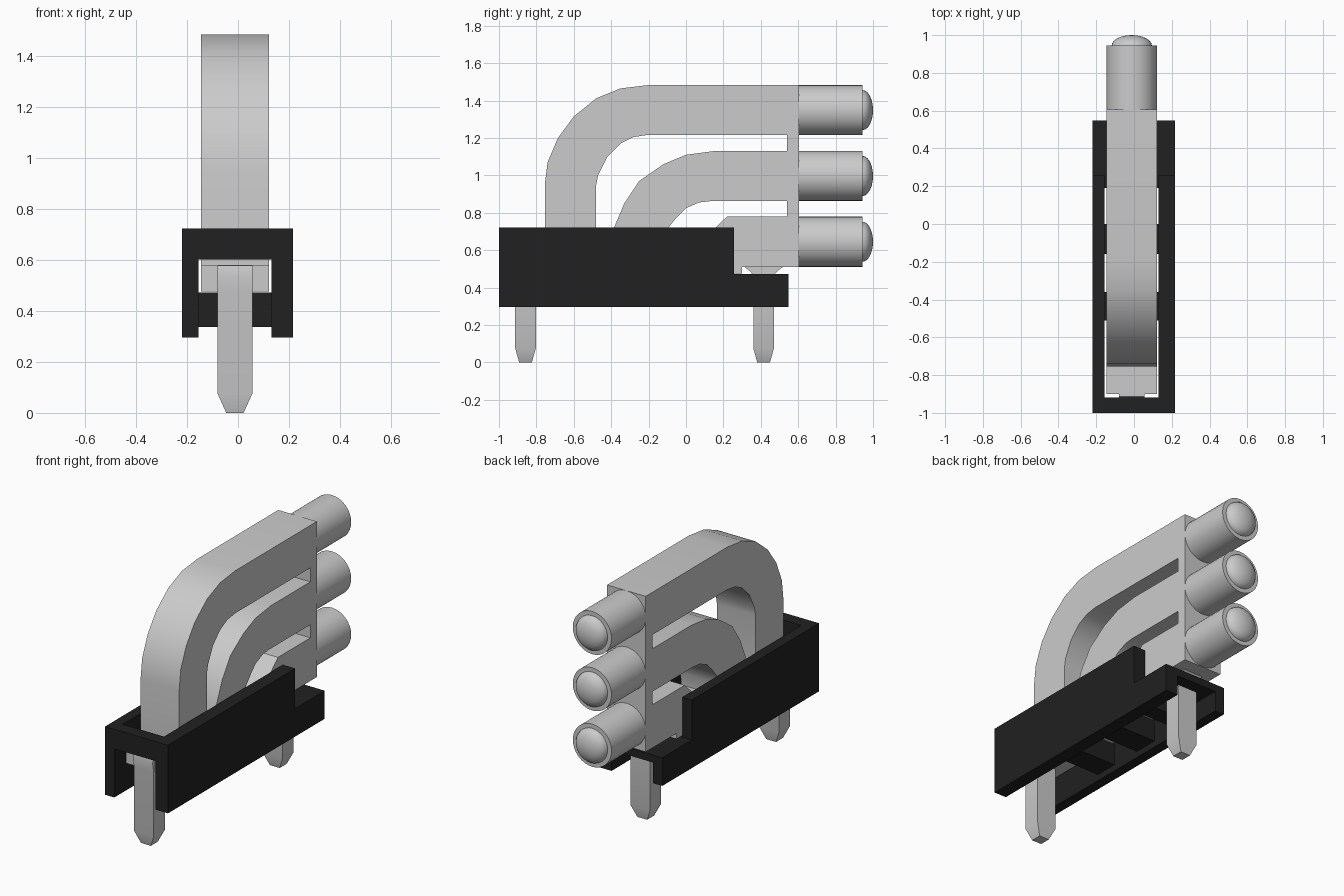
import bpy, bmesh, math
from mathutils import Matrix, Vector

if "Cube" in bpy.data.objects:
    bpy.data.objects.remove(bpy.data.objects["Cube"])


def material(name, v):
    m = bpy.data.materials.new(name)
    m.diffuse_color = (v, v, v, 1)
    m.use_nodes = True
    m.node_tree.nodes["Principled BSDF"].inputs["Base Color"].default_value = m.diffuse_color
    return m


GREY = material("pale grey", 0.6)
BLACK = material("black", 0.015)
CX = -0.012          # centre line of the light pipe and pins
PIPE_X = (-0.145, 0.122)


def finish(bm, name, mat):
    bmesh.ops.recalc_face_normals(bm, faces=bm.faces)
    me = bpy.data.meshes.new(name)
    bm.to_mesh(me)
    bm.free()
    me.materials.append(mat)
    ob = bpy.data.objects.new(name, me)
    bpy.context.collection.objects.link(ob)
    bpy.ops.object.select_all(action='DESELECT')
    ob.select_set(True)
    bpy.context.view_layer.objects.active = ob
    bpy.ops.object.shade_smooth_by_angle(angle=math.radians(28))
    return ob


def prism(name, loops, x0, x1, mat):
    """Extrude (y, z) outlines along x; loops after the first are holes."""
    bm = bmesh.new()
    edges = []
    for loop in loops:
        vs = [bm.verts.new((x0, y, z)) for y, z in loop]
        edges += [bm.edges.new((vs[i - 1], vs[i])) for i in range(len(vs))]
    bmesh.ops.triangle_fill(bm, use_beauty=True, edges=edges)
    ext = bmesh.ops.extrude_face_region(bm, geom=bm.faces[:])
    moved = [v for v in ext['geom'] if isinstance(v, bmesh.types.BMVert)]
    bmesh.ops.translate(bm, vec=(x1 - x0, 0, 0), verts=moved)
    return finish(bm, name, mat)


def box(name, x0, x1, y0, y1, z0, z1, mat):
    return prism(name, [[(y0, z0), (y1, z0), (y1, z1), (y0, z1)]], x0, x1, mat)


# light pipe: three bent arms joined by a rear web and a base bar
outline = [(-0.9, 0.475), (0.3, 0.475), (0.3, 0.51), (0.605, 0.51), (0.605, 1.483),
           (-0.2, 1.483), (-0.35, 1.465), (-0.48, 1.412), (-0.6, 1.315),
           (-0.685, 1.2), (-0.74, 1.07), (-0.755, 0.95), (-0.755, 0.58), (-0.9, 0.58)]
outer_gap = [(-0.48, 0.58), (-0.48, 0.95), (-0.47, 1.0), (-0.42, 1.1), (-0.35, 1.17),
             (-0.28, 1.205), (-0.2, 1.217), (0.54, 1.217), (0.54, 1.13), (0.15, 1.13),
             (0.0, 1.11), (-0.12, 1.06), (-0.25, 0.97), (-0.33, 0.85), (-0.385, 0.72),
             (-0.4, 0.58)]
inner_gap = [(-0.125, 0.58), (-0.12, 0.66), (-0.095, 0.72), (-0.05, 0.775), (0.0, 0.825),
             (0.07, 0.855), (0.13, 0.862), (0.54, 0.862), (0.54, 0.78), (0.22, 0.78),
             (0.165, 0.728), (0.02, 0.58)]
prism("light_pipe", [outline, outer_gap, inner_gap], *PIPE_X, GREY)


# lamp barrels with domed tips, turned from a profile of (radius, y)
def lamp(name, z):
    profile = [(0, 0.6), (0.134, 0.6), (0.134, 0.944), (0.107, 0.944)]
    profile += [(0.107 * math.cos(a), 0.944 + 0.056 * math.sin(a))
                for a in (math.pi / 2 * i / 6 for i in range(1, 7))]
    bm = bmesh.new()
    vs = [bm.verts.new((CX + r, y, z)) for r, y in profile]
    es = [bm.edges.new(p) for p in zip(vs, vs[1:])]
    bmesh.ops.spin(bm, geom=vs + es, cent=(CX, 0, z), axis=(0, 1, 0),
                   angle=2 * math.pi, steps=32, use_merge=False)
    bmesh.ops.remove_doubles(bm, verts=bm.verts, dist=0.0005)
    finish(bm, name, GREY)


for i, z in enumerate((0.645, 0.997, 1.349)):
    lamp(f"lamp_{i + 1}", z)


# mounting pins: stacked rectangles (half x, half y, z), flared at the top
def pin(name, y, rings):
    bm = bmesh.new()
    prev = None
    for hx, hy, z in rings:
        ring = [bm.verts.new((CX + sx * hx, y + sy * hy, z))
                for sx, sy in ((-1, -1), (1, -1), (1, 1), (-1, 1))]
        if prev:
            for i in range(4):
                bm.faces.new((prev[i - 1], prev[i], ring[i], ring[i - 1]))
        else:
            bm.faces.new(ring)
        prev = ring
    bm.faces.new(prev)
    finish(bm, name, GREY)


tip = [(0.034, 0.034, 0), (0.068, 0.055, 0.075)]
pin("front_pin", -0.858, tip + [(0.068, 0.055, 0.475), (0.068, 0.066, 0.535), (0.068, 0.055, 0.578)])
pin("rear_pin", 0.415, tip + [(0.068, 0.055, 0.465), (0.068, 0.07, 0.485), (0.068, 0.105, 0.512)])

# housing: stepped side walls, front bridge, cross bars and rear shelf
wall = [(-1, 0.296), (0.548, 0.296), (0.548, 0.472), (0.257, 0.472), (0.257, 0.722), (-1, 0.722)]
prism("housing_left_wall", [wall], -0.22, -0.155, BLACK)
prism("housing_right_wall", [wall], 0.131, 0.216, BLACK)
IN = (-0.156, 0.132)
box("housing_front_bridge", *IN, -1, -0.918, 0.6, 0.722, BLACK)
for i, (y0, y1) in enumerate(((-0.51, -0.36), (-0.16, 0.0), (0.19, 0.3))):
    box(f"housing_cross_bar_{i + 1}", *IN, y0, y1, 0.336, 0.472, BLACK)
box("housing_rear_shelf", *IN, 0.3, 0.548, 0.425, 0.472, BLACK)
